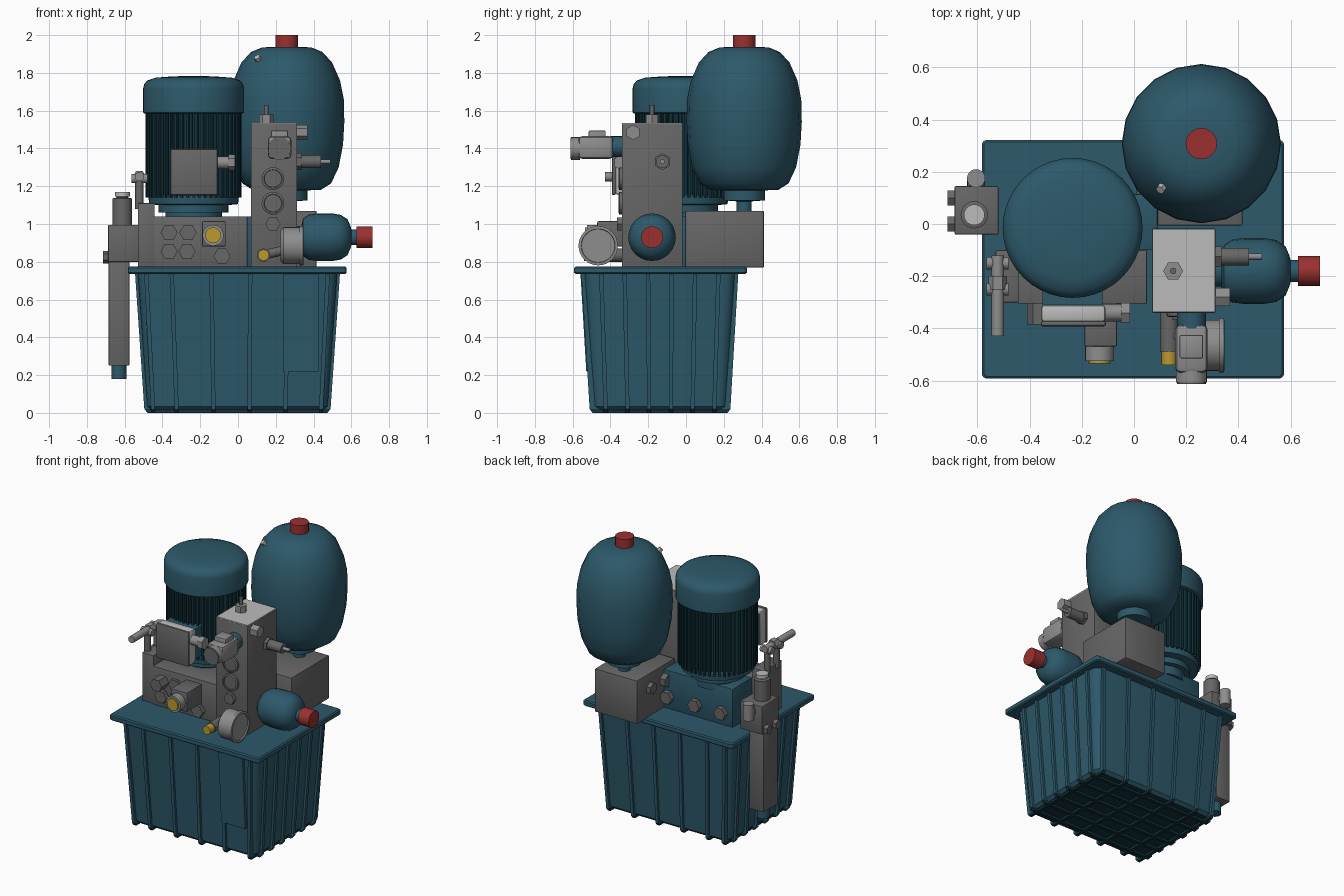
import bpy, bmesh, math
from mathutils import Vector

if "Cube" in bpy.data.objects:
    bpy.data.objects.remove(bpy.data.objects["Cube"])


def mat(name, r, g, b):
    m = bpy.data.materials.new(name)
    m.diffuse_color = (r, g, b, 1)
    m.use_nodes = True
    m.node_tree.nodes["Principled BSDF"].inputs["Base Color"].default_value = m.diffuse_color
    return m


TEAL = mat("teal paint", .026, .1, .145)
DEEP = mat("deep teal", .006, .032, .042)
DARK = mat("dark grey metal", .135, .135, .135)
MID = mat("mid grey metal", .27, .27, .27)
LIGHT = mat("light grey metal", .5, .5, .5)
RED = mat("red cap", .33, .03, .03)
GOLD = mat("yellow brass", .5, .32, .03)


def finish(bm, name, m, smooth=True):
    bmesh.ops.recalc_face_normals(bm, faces=bm.faces)
    me = bpy.data.meshes.new(name)
    bm.to_mesh(me)
    bm.free()
    me.materials.append(m)
    ob = bpy.data.objects.new(name, me)
    bpy.context.collection.objects.link(ob)
    if smooth:
        bpy.ops.object.select_all(action='DESELECT')
        bpy.context.view_layer.objects.active = ob
        ob.select_set(True)
        bpy.ops.object.shade_smooth_by_angle(angle=math.radians(35))
    return ob


def loft(name, m, rings, smooth=True):
    """Skin a list of equal-length closed rings and cap both ends."""
    bm = bmesh.new()
    vs = [[bm.verts.new(p) for p in r] for r in rings]
    n = len(rings[0])
    for a, b in zip(vs, vs[1:]):
        for i in range(n):
            bm.faces.new((a[i], a[(i + 1) % n], b[(i + 1) % n], b[i]))
    bm.faces.new(vs[0])
    bm.faces.new(vs[-1])
    return finish(bm, name, m, smooth)


def rect(x0, x1, y0, y1, z, r=0.0, n=4):
    """Rectangle ring at height z, with rounded corners when r > 0."""
    if r == 0:
        return [(x0, y0, z), (x1, y0, z), (x1, y1, z), (x0, y1, z)]
    pts = []
    for k, (cx, cy) in enumerate([(x1 - r, y1 - r), (x0 + r, y1 - r), (x0 + r, y0 + r), (x1 - r, y0 + r)]):
        for i in range(n + 1):
            a = math.pi / 2 * (k + i / n)
            pts.append((cx + r * math.cos(a), cy + r * math.sin(a), z))
    return pts


def box(name, m, x, y, z, bevel=0.0):
    bm = bmesh.new()
    bmesh.ops.create_cube(bm, size=1)
    for v in bm.verts:
        v.co = Vector([(p[0] + p[1]) / 2 + c * (p[1] - p[0]) for p, c in zip((x, y, z), v.co)])
    if bevel:
        bmesh.ops.bevel(bm, geom=bm.edges[:], offset=bevel, segments=2, affect='EDGES', profile=.5)
    return finish(bm, name, m, bool(bevel))


def turn(name, m, origin, axis, profile, n=24):
    """Turned part: (radius, distance) profile along an axis from origin."""
    q = Vector((0, 0, 1)).rotation_difference(Vector(axis).normalized()).to_matrix()
    o = Vector(origin)
    rings = [[o + q @ Vector((r * math.cos(2 * math.pi * i / n), r * math.sin(2 * math.pi * i / n), d))
              for i in range(n)] for r, d in profile]
    return loft(name, m, rings)


def rod(name, m, p0, p1, r, n=20):
    d = Vector(p1) - Vector(p0)
    return turn(name, m, p0, d, [(r, 0), (r, d.length)], n)


def floor_colour(ob):
    """The floor grid of the tank is deep teal."""
    ob.data.materials.append(DEEP)
    for p in ob.data.polygons:
        if p.center.z < .02:
            p.material_index = 1


# ---- tank: tapered rounded body, lid, ribs wrapping the walls and floor
floor_colour(loft("tank_body", TEAL, [rect(-.46, .455, -.475, .2, .015, .05), rect(-.48, .475, -.495, .22, .035, .06),
                                      rect(-.53, .525, -.54, .262, .74, .06)]))
loft("tank_lid", TEAL, [rect(-.575, .567, -.584, .314, .735, .015), rect(-.583, .575, -.592, .322, .742, .02),
                        rect(-.583, .575, -.592, .322, .768, .02), rect(-.575, .567, -.584, .314, .775, .015)])
for i, c in enumerate((-.45, -.325, -.13, .06, .25, .44)):
    h, t = .011, c * 1.08
    floor_colour(loft("tank_rib_lengthwise", TEAL, [
        rect(c - h, c + h, -.495, .22, 0), rect(c - h, c + h, -.51, .235, .02),
        rect(t - h, t + h, -.555, .277, .74)], False))
    c = -.425 + i * .115
    t = c * 1.08 + .01
    floor_colour(loft("tank_rib_crosswise", TEAL, [
        rect(-.478, .473, c - h, c + h, 0), rect(-.496, .49, c - h, c + h, .02),
        rect(-.545, .54, t - h, t + h, .74)], False))
loft("tank_front_pad", TEAL, [rect(.24, .425, -.528, -.45, .22), rect(.24, .425, -.559, -.45, .74)], False)

# ---- electric motor
MX, MY = -.235, -.015
turn("motor_foot", TEAL, (MX, MY, 0), (0, 0, 1), [(.15, 1.0), (.15, 1.06), (.185, 1.06), (.185, 1.1),
                                                (.235, 1.105), (.24, 1.15), (.22, 1.16)], 32)
fins = [[(MX + r * math.cos(a), MY + r * math.sin(a), z)
         for k in range(48) for r, o in ((.222, -.034), (.254, -.026), (.254, .026), (.222, .034))
         for a in [2 * math.pi * k / 48 + o]] for z in (1.14, 1.6)]
loft("motor_finned_body", DEEP, fins, False)
turn("motor_fan_cover", TEAL, (MX, MY, 0), (0, 0, 1), [(.26, 1.585), (.268, 1.59), (.268, 1.715), (.262, 1.74),
                                                     (.245, 1.76), (.2, 1.775), (.1, 1.782), (.01, 1.783)], 40)
box("terminal_box_neck", TEAL, (-.35, -.12), (-.32, -.2), (1.17, 1.38))
box("terminal_box", LIGHT, (-.355, -.11), (-.375, -.31), (1.155, 1.395), .012)
box("terminal_box_cover", DARK, (-.357, -.108), (-.392, -.372), (1.153, 1.397), .008)
rod("cable_gland", MID, (-.12, -.34, 1.325), (-.05, -.34, 1.325), .033)
rod("cable_gland_nut", MID, (-.05, -.34, 1.325), (-.015, -.34, 1.325), .043, 6)

# ---- pump manifold under the motor
box("pump_manifold", DARK, (-.445, .05), (-.305, -.1), (.77, 1.04), .004)
box("pump_bracket", TEAL, (-.44, .09), (-.1, .115), (.77, 1.04), .004)
for x, z, d in [(-.365, .955, .08), (-.265, .955, .02), (-.365, .855, .03), (-.27, .855, .02), (-.085, .83, .03)]:
    rod("manifold_plug", DARK, (x, -.3, z), (x, -.305 - d, z), .045, 6)
for x in (.055, -.16, -.36):
    rod("rear_plug", DARK, (x, .11, .86), (x, .15, .86), .045, 6)
box("relief_valve_body", DARK, (-.19, -.065), (-.47, -.3), (.88, 1.015), .008)
rod("relief_valve_barrel", MID, (-.132, -.46, .94), (-.132, -.525, .94), .056)
rod("relief_valve_knob", GOLD, (-.132, -.52, .94), (-.132, -.535, .94), .042)

# ---- tall valve manifold
box("valve_manifold", DARK, (.068, .313), (-.34, -.018), (.77, 1.53), .004)
box("valve_manifold_top", LIGHT, (.07, .311), (-.338, -.02), (1.528, 1.536))
for z, r in ((1.24, .06), (1.11, .06)):
    turn("cavity_plug", DARK, (.185, -.335, z), (0, -1, 0), [(r, 0), (r, .018), (r - .012, .022), (r - .014, .015)])
rod("front_hex_plug", DARK, (.185, -.335, 1.0), (.185, -.365, 1.0), .04, 6)
rod("top_hex_plug", MID, (.15, -.18, 1.53), (.15, -.18, 1.58), .038, 6)
rod("top_stem", DARK, (.15, -.18, 1.57), (.15, -.18, 1.63), .012)
rod("side_hex_plug", MID, (.31, -.28, 1.485), (.368, -.28, 1.485), .04, 6)
rod("side_adjuster_nut", DARK, (.31, -.125, 1.33), (.335, -.125, 1.33), .045, 6)
rod("side_adjuster", DARK, (.33, -.125, 1.33), (.44, -.125, 1.33), .034)
rod("side_adjuster_rod", MID, (.43, -.125, 1.33), (.49, -.125, 1.33), .012)

# ---- solenoid valve
rod("solenoid_base", TEAL, (.22, -.33, 1.41), (.22, -.4, 1.41), .055)
box("solenoid_coil", MID, (.158, .282), (-.57, -.385), (1.345, 1.465), .02)
box("solenoid_connector", MID, (.175, .265), (-.515, -.425), (1.44, 1.495), .006)
rod("solenoid_end", MID, (.22, -.56, 1.4), (.22, -.608, 1.4), .06)
rod("solenoid_end_cap", DARK, (.22, -.605, 1.4), (.22, -.612, 1.4), .056)

# ---- pressure gauge and test tap
turn("pressure_gauge", MID, (.225, -.465, .885), (1, 0, 0), [(.08, 0), (.098, .015), (.098, .1), (.104, .1),
                                                          (.104, .12), (.09, .122), (.088, .114)], 32)
rod("gauge_link", DARK, (.13, -.43, .835), (.24, -.43, .86), .025)
rod("test_tap", DARK, (.135, -.33, .835), (.135, -.49, .835), .035)
rod("test_tap_knob", GOLD, (.135, -.48, .835), (.135, -.54, .835), .03, 12)

# ---- small horizontal accumulator
turn("small_accumulator", TEAL, (0, -.18, .93), (1, 0, 0), [
    (.06, .3), (.06, .335), (.1, .345), (.12, .375), (.126, .42), (.126, .5), (.118, .545), (.095, .58),
    (.06, .595), (.042, .6), (.042, .64)])
rod("small_accumulator_cap", RED, (.628, -.18, .93), (.712, -.18, .93), .058)

# ---- large accumulator on its block
AX, AY = .258, .308
box("accumulator_block", DARK, (.09, .415), (-.005, .412), (.77, 1.07), .004)
turn("accumulator_neck", TEAL, (AX, AY, 0), (0, 0, 1), [(.04, 1.06), (.04, 1.12), (.11, 1.125), (.11, 1.19)])
turn("large_accumulator", TEAL, (AX, AY, 0), (0, 0, 1), [
    (.1, 1.178), (.18, 1.18), (.235, 1.215), (.275, 1.3), (.298, 1.42), (.305, 1.54), (.302, 1.66),
    (.282, 1.76), (.24, 1.855), (.19, 1.91), (.13, 1.935), (.05, 1.938)], 20)
rod("accumulator_cap", RED, (AX, AY, 1.93), (AX, AY, 2.0), .06)
rod("accumulator_tag_bolt", LIGHT, (.115, .15, 1.86), (.1, .13, 1.885), .018, 6)
rod("block_side_plug", DARK, (.095, .12, .97), (.05, .12, .97), .045, 6)
rod("block_side_plug", DARK, (.095, .27, .97), (.06, .27, .97), .04, 6)

# ---- return filter column on the left
box("filter_column", DARK, (-.685, -.575), (-.035, .125), (.25, .82), .004)
box("filter_head", DARK, (-.687, -.52), (-.04, .145), (.8, .995), .004)
rod("filter_drain", TEAL, (-.63, .045, .18), (-.63, .045, .255), .04)
for y in (0, .1):
    rod("filter_side_bolt", DARK, (-.68, y, .825), (-.715, y, .825), .033, 6)
turn("filter_filler", DARK, (-.612, .035, 0), (0, 0, 1), [(.052, .99), (.052, 1.135), (.03, 1.14), (.03, 1.15)])
rod("filter_filler_cap", LIGHT, (-.612, .035, 1.145), (-.612, .035, 1.17), .04)
rod("filter_rear_arm", DARK, (-.605, .13, .95), (-.605, .18, .95), .034)
rod("filter_indicator", MID, (-.605, .175, .9), (-.605, .175, 1.01), .035)

# ---- hand pump with lever
box("hand_pump_block", DARK, (-.53, -.442), (-.3, -.1), (.775, 1.11), .004)
for y in (-.15, -.25):
    rod("hand_pump_post", DARK, (-.522, y, 1.08), (-.522, y, 1.24), .022)
    rod("hand_pump_pivot", MID, (-.565, y, 1.24), (-.48, y, 1.24), .024)
rod("hand_pump_lever", MID, (-.522, -.12, 1.25), (-.522, -.43, 1.25), .024, 12)
rod("hand_pump_lever_collar", MID, (-.522, -.2, 1.25), (-.522, -.25, 1.25), .035, 6)
